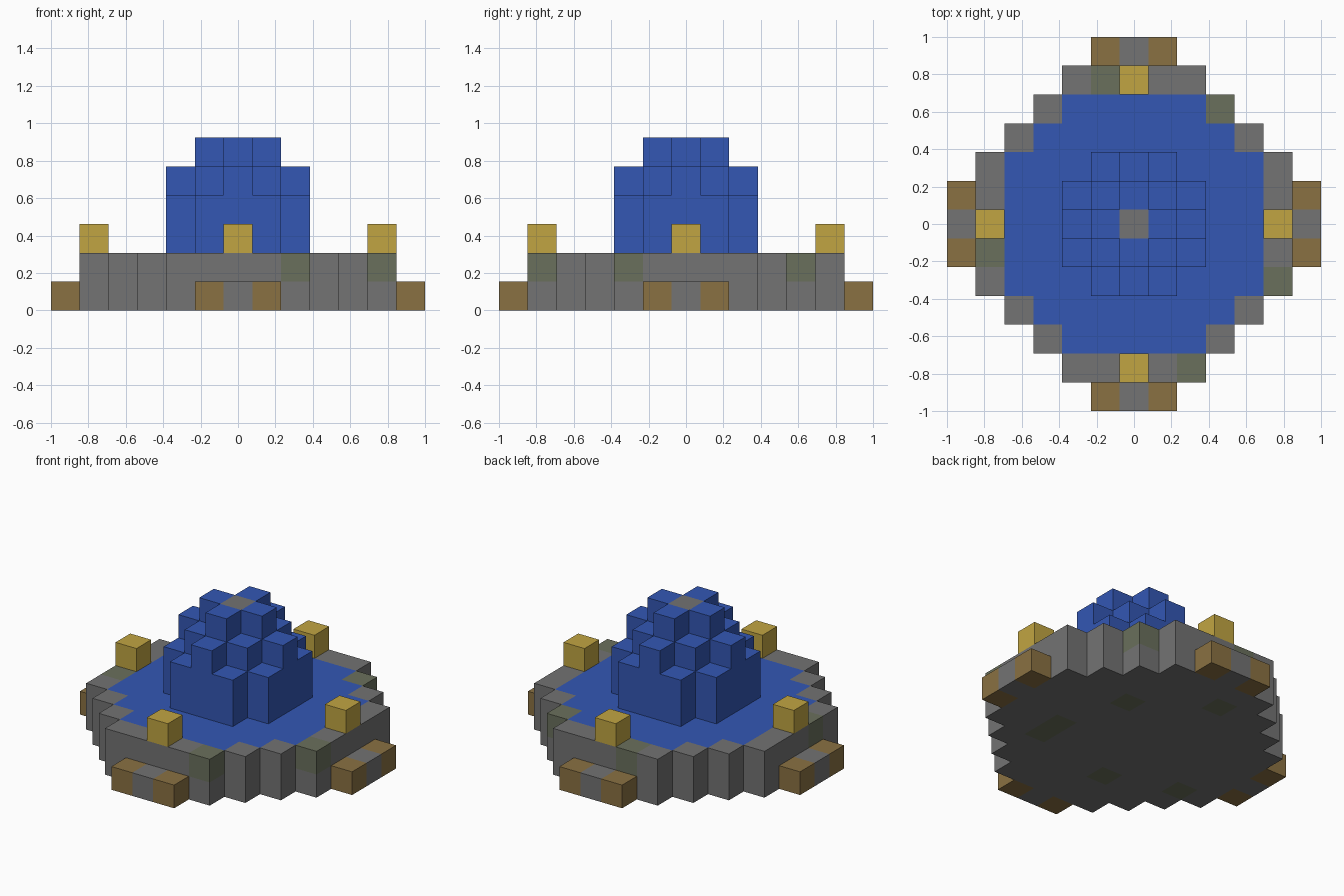
import bpy, bmesh
from mathutils import Vector

default = bpy.data.objects.get("Cube")
if default:
    bpy.data.objects.remove(default, do_unlink=True)

UNIT = 2 / 13  # block size


def material(name, rgb):
    # 8-bit display colour converted to linear
    linear = [((c / 255 + 0.055) / 1.055) ** 2.4 for c in rgb]
    mat = bpy.data.materials.new(name)
    mat.use_nodes = True
    mat.diffuse_color = (*linear, 1)
    shader = mat.node_tree.nodes["Principled BSDF"]
    shader.inputs["Base Color"].default_value = (*linear, 1)
    return mat


MATERIALS = {
    "stone": material("stone grey", (115, 115, 115)),
    "moss": material("mossy green", (106, 112, 92)),
    "wood": material("wood brown", (138, 113, 66)),
    "water": material("water blue", (51, 87, 180)),
    "lamp": material("lamp yellow", (193, 165, 66)),
}
NAMES = list(MATERIALS)

blocks = {}  # grid position -> (part, colour)


def put(part, colour, x, y, z):
    blocks[x, y, z] = (part, colour)


def in_disc(x, y, radius):
    # Stepped round plan with flat sides
    x, y = abs(x), abs(y)
    return max(x, y) <= radius and x + y <= radius + 2


# Basin: solid floor, stone rim and flush pool of water
MOSSY_RIM = {(-1, 5), (3, 4), (-5, -1), (5, -2), (2, -5)}
MOSSY_FLOOR = {(3, -2), (3, -1), (2, 2), (-1, 4), (-1, -3), (-4, -2)}
for x in range(-5, 6):
    for y in range(-5, 6):
        if not in_disc(x, y, 5):
            continue
        put("basin", "moss" if (x, y) in MOSSY_FLOOR else "stone", x, y, 0)
        if in_disc(x, y, 4):
            put("pool", "water", x, y, 1)
        else:
            put("basin", "moss" if (x, y) in MOSSY_RIM else "stone", x, y, 1)

# Steps and lamps on the four sides
SIDES = {"front": (0, -1), "back": (0, 1), "left": (1, 0), "right": (-1, 0)}
for side, (dx, dy) in SIDES.items():
    for s in (-1, 0, 1):
        put(side + "_step", "wood" if s else "stone",
            6 * dx + s * dy, 6 * dy + s * dx, 0)
    put(side + "_lamp", "lamp", 5 * dx, 5 * dy, 2)

# Cascade: water columns lower towards the corners, around a stone core
for x in range(-2, 3):
    for y in range(-2, 3):
        distance = abs(x) + abs(y)
        if distance < 4:
            top = 6 if distance < 2 else 7 - distance
            if distance == 3:
                top = 4
            elif distance == 2:
                top = 5
            for z in range(2, top):
                if distance:
                    put("cascade", "water", x, y, z)
                else:
                    put("core", "stone", x, y, z)

# Turn the blocks of each part into a mesh of outer faces only
AXES = [Vector(a) for a in ((1, 0, 0), (0, 1, 0), (0, 0, 1))]
for part in sorted({p for p, _ in blocks.values()}):
    bm = bmesh.new()
    for cell, (owner, colour) in blocks.items():
        if owner != part:
            continue
        middle = Vector(cell) + Vector((0, 0, 0.5))
        for i, axis in enumerate(AXES):
            u, v = AXES[(i + 1) % 3] / 2, AXES[(i + 2) % 3] / 2
            for sign in (1, -1):
                normal = axis * sign
                if tuple(int(c) for c in Vector(cell) + normal) in blocks:
                    continue
                centre = middle + normal / 2
                corners = [centre - u - v, centre + u - v,
                           centre + u + v, centre - u + v][::sign]
                face = bm.faces.new([bm.verts.new(c * UNIT) for c in corners])
                face.material_index = NAMES.index(colour)
    bmesh.ops.remove_doubles(bm, verts=bm.verts[:], dist=0.001)
    mesh = bpy.data.meshes.new(part)
    for mat in MATERIALS.values():
        mesh.materials.append(mat)
    bm.to_mesh(mesh)
    bm.free()
    bpy.context.collection.objects.link(bpy.data.objects.new(part, mesh))
